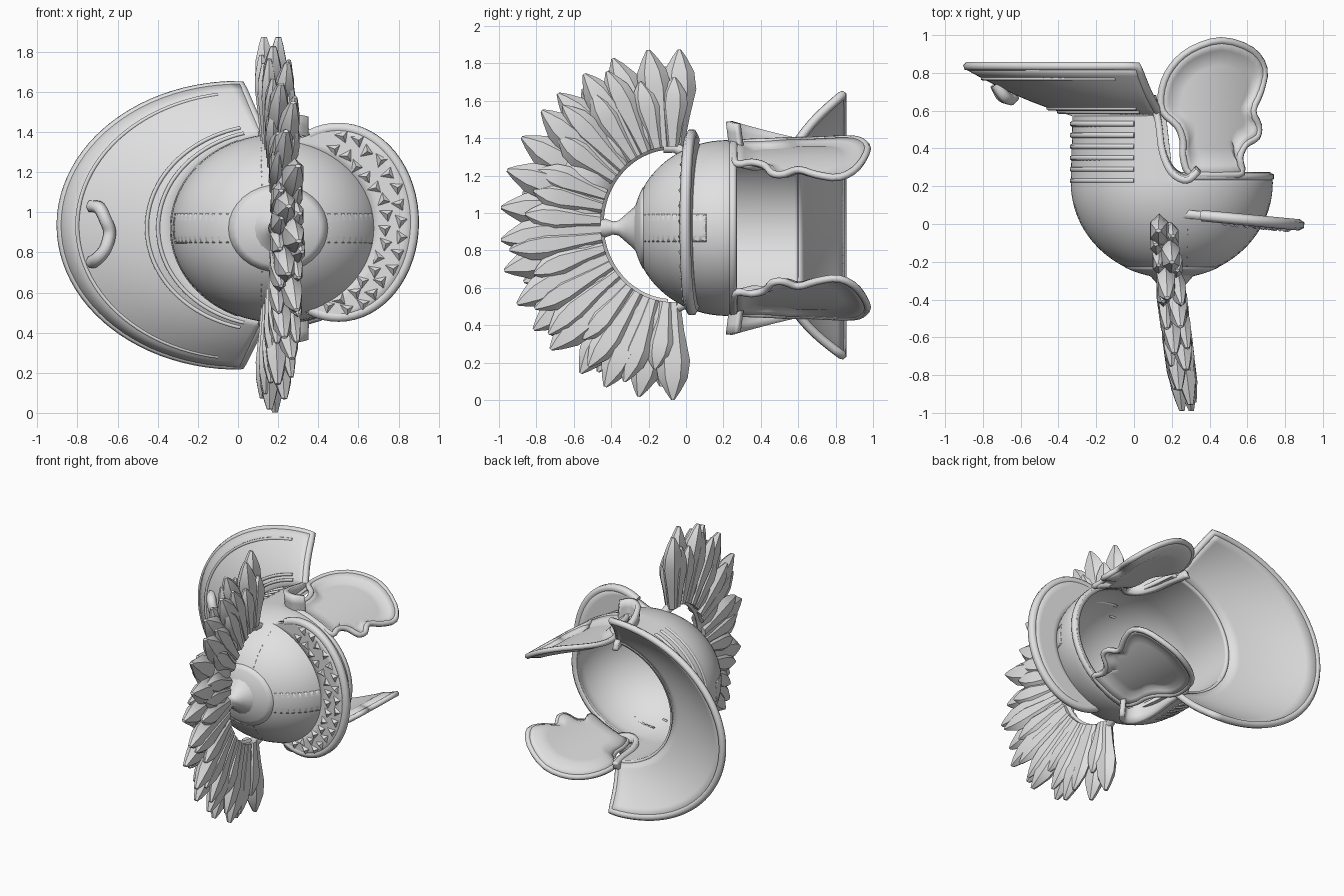
import bpy, bmesh, random
from math import sin, cos, pi, radians
from mathutils import Vector

random.seed(4)
cube = bpy.data.objects.get("Cube")
if cube:
    bpy.data.objects.remove(cube, do_unlink=True)

metal = bpy.data.materials.new("grey_metal")
metal.use_nodes = True
GREY = (0.75, 0.75, 0.75, 1)
metal.diffuse_color = GREY
metal.node_tree.nodes["Principled BSDF"].inputs["Base Color"].default_value = GREY

CX, CZ = 0.2, 0.92      # helmet axis, which runs along y
RX, RZ = 0.52, 0.455


def make(name, verts, faces, smooth=40, thick=0):
    me = bpy.data.meshes.new(name)
    me.from_pydata([tuple(v) for v in verts], [], faces)
    bm = bmesh.new()
    bm.from_mesh(me)
    bmesh.ops.remove_doubles(bm, verts=bm.verts, dist=0.0002)
    bmesh.ops.recalc_face_normals(bm, faces=bm.faces)
    bm.to_mesh(me)
    bm.free()
    me.materials.append(metal)
    ob = bpy.data.objects.new(name, me)
    bpy.context.collection.objects.link(ob)
    if smooth:
        me.shade_smooth()
        me.set_sharp_from_angle(angle=radians(smooth))
    if thick:
        mod = ob.modifiers.new("thickness", "SOLIDIFY")
        mod.thickness = thick
        mod.offset = 0
    return ob


def grid(name, f, nu, nv, closed=False, thick=0.0, smooth=40):
    """Surface f(u, v) with u and v from 0 to 1, optionally closed in u."""
    cols = nu if closed else nu + 1
    verts = [f(i / nu, j / nv) for i in range(cols) for j in range(nv + 1)]
    row = nv + 1
    faces = []
    for i in range(nu):
        a, b = i * row, ((i + 1) % cols) * row
        faces += [(a + j, b + j, b + j + 1, a + j + 1) for j in range(nv)]
    return make(name, verts, faces, smooth, thick)


def tube(name, pts, radius, closed=False):
    cu = bpy.data.curves.new(name, "CURVE")
    cu.dimensions = "3D"
    cu.bevel_depth = radius
    cu.bevel_resolution = 1
    cu.use_fill_caps = True
    sp = cu.splines.new("POLY")
    sp.points.add(len(pts) - 1)
    for p, q in zip(sp.points, pts):
        p.co = (*q, 1)
    sp.use_cyclic_u = closed
    cu.materials.append(metal)
    ob = bpy.data.objects.new(name, cu)
    bpy.context.collection.objects.link(ob)


def smooth_path(pts, closed, steps=4):
    """Catmull-Rom through a few points."""
    n, out = len(pts), []
    for i in range(n if closed else n - 1):
        get = lambda k: Vector(pts[k % n] if closed else pts[max(0, min(n - 1, k))])
        a, b, c, d = (get(i + k) for k in (-1, 0, 1, 2))
        for s in range(steps):
            t = s / steps
            out.append(b + (c - a) * t / 2 + (2 * a - 5 * b + 4 * c - d) * t * t / 2
                       + (3 * b - a - 3 * c + d) * t ** 3 / 2)
    if not closed:
        out.append(Vector(pts[-1]))
    return out


def on_axis(t, r, y):
    return Vector((CX + RX * r * cos(t), y, CZ + RZ * r * sin(t)))


def dome(t, p, grow=1.0):
    return on_axis(t, sin(p) * grow, 0.22 - 0.49 * cos(p) * grow)


# Bowl: dome with a low brow and a deep back
def bowl(u, v):
    t = 2 * pi * u
    if v <= 0.5:
        return dome(t, v * pi)
    k = (v - 0.5) * 2
    return on_axis(t, 1 - 0.02 * k, 0.22 + k * (0.38 if cos(t) < -0.05 else 0.05))


grid("bowl", bowl, 96, 40, True, 0.03)
tube("brow_edge", [on_axis(radians(a), 1, 0.25) for a in range(-84, 85, 6)], 0.024)

# Ribs around the back of the bowl
for k in range(6):
    tube("back_rib", [on_axis(radians(a), 1.012, 0.23 + 0.06 * k) for a in range(112, 249, 4)], 0.016)

# Raised straps and crown plate on the dome
for k in range(4):
    def strap(u, v, k=k):
        p = 0.45 + (0.65 if k % 2 else 0.9) * u
        return dome(k * pi / 2 + (v - 0.5) * 0.32 / sin(p), p, 1.01)
    grid("dome_strap", strap, 12, 4, thick=0.02)
grid("crown_plate", lambda u, v: dome(2 * pi * u, 0.48 * v, 1.015), 32, 6, True, 0.02)

# Finial on the crown
profile = [(0.15, -0.25), (0.11, -0.28), (0.075, -0.32), (0.04, -0.36),
           (0.035, -0.39), (0.05, -0.43), (0.045, -0.47)]
grid("finial", lambda u, v: (CX + profile[round(v * 6)][0] * cos(2 * pi * u),
                             profile[round(v * 6)][1],
                             CZ + profile[round(v * 6)][0] * sin(2 * pi * u)), 16, 6, True)


# Brow visor with pyramid studs
def visor(u, v):
    a = radians(-112 + 224 * u)
    inner = on_axis(a * 0.8, 0.91, 0)
    outer = Vector((0.5 + 0.375 * cos(a), 0, 0.95 + 0.47 * sin(a)))
    p = inner.lerp(outer, v)
    p.y = 0.05 - 0.095 * (p.x - 0.3)
    return p


grid("visor", visor, 40, 4, thick=0.045)
tube("visor_rim", [visor(i / 40, 1) for i in range(41)], 0.03)
for i in range(15):
    for row in (0.3, 0.7):
        c = visor(0.13 + 0.74 * (i + row) / 15, row + random.uniform(-0.08, 0.08))
        turn = random.uniform(0, pi)
        ring = [c + Vector((0.05 * cos(turn + q), -0.015, 0.05 * sin(turn + q)))
                for q in (0, 2 * pi / 3, 4 * pi / 3)]
        make("visor_stud", ring + [c + Vector((0, -0.045, 0))],
             [(0, 1, 3), (1, 2, 3), (2, 0, 3), (2, 1, 0)], 0)


# Flared neck guard
def neck(u, v, lift=0.0):
    inner = on_axis(radians(98 + 164 * u), 1, 0.59)
    a = radians(89 + 182 * u)
    outer = Vector((0.88 * cos(a), 0.835, 0.935 + 0.695 * sin(a)))
    return inner.lerp(outer, v) - Vector((0, lift + 0.02 * sin(pi * v), 0))


grid("neck_guard", neck, 48, 8, thick=0.04)
rim = [neck(i / 48, 1) for i in range(49)]
sides = [neck(0, j / 8) for j in range(8)], [neck(1, j / 8) for j in range(7, -1, -1)]
tube("neck_guard_rim", sides[0] + rim + sides[1], 0.025)
for v in (0.14, 0.24, 0.86):
    tube("neck_guard_bead", [neck(0.05 + 0.9 * i / 48, v, 0.022) for i in range(49)], 0.011)

# Carrying handle on the neck guard
tube("neck_handle", smooth_path([(-0.73, 0.74, 1.03), (-0.69, 0.68, 1.02), (-0.66, 0.66, 0.96),
                                 (-0.64, 0.67, 0.9), (-0.66, 0.66, 0.82), (-0.7, 0.68, 0.77),
                                 (-0.73, 0.74, 0.75)], False), 0.033)

# Cheek guards and ear guards, mirrored about the helmet axis
outline = smooth_path([(0.57, 0.27), (0.56, 0.35), (0.59, 0.42), (0.65, 0.46), (0.66, 0.52),
                       (0.63, 0.6), (0.67, 0.7), (0.69, 0.82), (0.62, 0.92), (0.46, 0.97),
                       (0.3, 0.92), (0.2, 0.83), (0.15, 0.72), (0.15, 0.6), (0.23, 0.52),
                       (0.26, 0.44), (0.26, 0.36), (0.29, 0.27), (0.38, 0.26), (0.48, 0.26)],
                      True, 3)
ear = smooth_path([(0.1, 0.68), (0.13, 0.55), (0.15, 0.4), (0.2, 0.29), (0.28, 0.25),
                   (0.34, 0.3)], False)
n = len(outline)

for side, label in ((1, "left"), (-1, "right")):
    def cheek(u, v):
        p = Vector((0.43, 0.62)).lerp(outline[round(u * n) % n], v)
        height = 0.415 - 0.85 * (p.x - 0.2) ** 2 + 0.03 * (p.y - 0.3)
        return Vector((p.x, p.y, CZ + side * (height + 0.045 * max(0, v * 4 - 3))))

    def ear_wall(u, v):
        b = ear[round(u * (len(ear) - 1))]
        high = 0.57 - 0.25 * (b.y - 0.25)
        return (b.x, b.y - 0.02 * v, CZ + side * (0.41 + (high - 0.41) * v))

    grid("cheek_guard_" + label, cheek, n, 8, True, 0.03, 60)
    tube("cheek_rim_" + label, [cheek(i / n, 1) for i in range(n)], 0.02, True)
    grid("ear_guard_" + label, ear_wall, len(ear) - 1, 3, thick=0.035)

    # Crest mount beside the dome
    tube("crest_mount_" + label, [(0.18, 0.0, CZ + side * 0.4), (0.17, -0.06, CZ + side * 0.43),
                                  (0.17, -0.12, CZ + side * 0.43)], 0.032)


# Crest base and layered feathers
def crest(a, s, dx=0.0):
    y = -0.07 + (-0.37 - 0.56 * s) * sin(a)
    z = 0.94 + (0.4 + 0.54 * s) * cos(a)
    return Vector((0.15 - 0.13 * y + dx, y, z))


def crest_base(u, v):
    q = 2 * pi * v
    return crest(radians(4 + 172 * u), 0.27 + 0.27 * cos(q), 0.05 * sin(q))


grid("crest_base", crest_base, 40, 10)

STATIONS = ((0, 0.42), (0.3, 0.66), (0.6, 1), (0.78, 0.86), (0.92, 0.42), (1, 0.1))


def feather(a, length, half, deep, dx):
    """Faceted leaf with a slightly swept tip."""
    axis = crest(a, 1) - crest(a, 0)
    across = axis.cross(Vector((1, 0, 0))).normalized()
    sweep = random.uniform(-0.03, 0.03)
    verts = []
    for s, w in STATIONS:
        c = crest(a + sweep * s * s, 0.03 + (length - 0.03) * s, dx * (0.6 + 0.4 * s))
        for q in range(6):
            verts.append(c + across * half * w * cos(q * pi / 3)
                         + Vector((deep * (w + 0.25) * sin(q * pi / 3), 0, 0)))
    faces = [(j * 6 + q, j * 6 + (q + 1) % 6, j * 6 + 6 + (q + 1) % 6, j * 6 + 6 + q)
             for j in range(len(STATIONS) - 1) for q in range(6)]
    last = 6 * (len(STATIONS) - 1)
    faces += [tuple(range(5, -1, -1)), tuple(range(last, last + 6))]
    make("crest_feather", verts, faces, 25)


COUNT = 18
for i in range(COUNT):
    a = radians(-3 + 183 * i / (COUNT - 1))
    feather(a, random.uniform(0.98, 1.01), 0.092, 0.045, 0.025 if i % 2 else -0.025)
    for dx in (-0.048, 0.048):
        if i < COUNT - 1:
            feather(a + radians(random.uniform(3, 7)), random.uniform(0.7, 0.92),
                    0.08, 0.034, dx)
